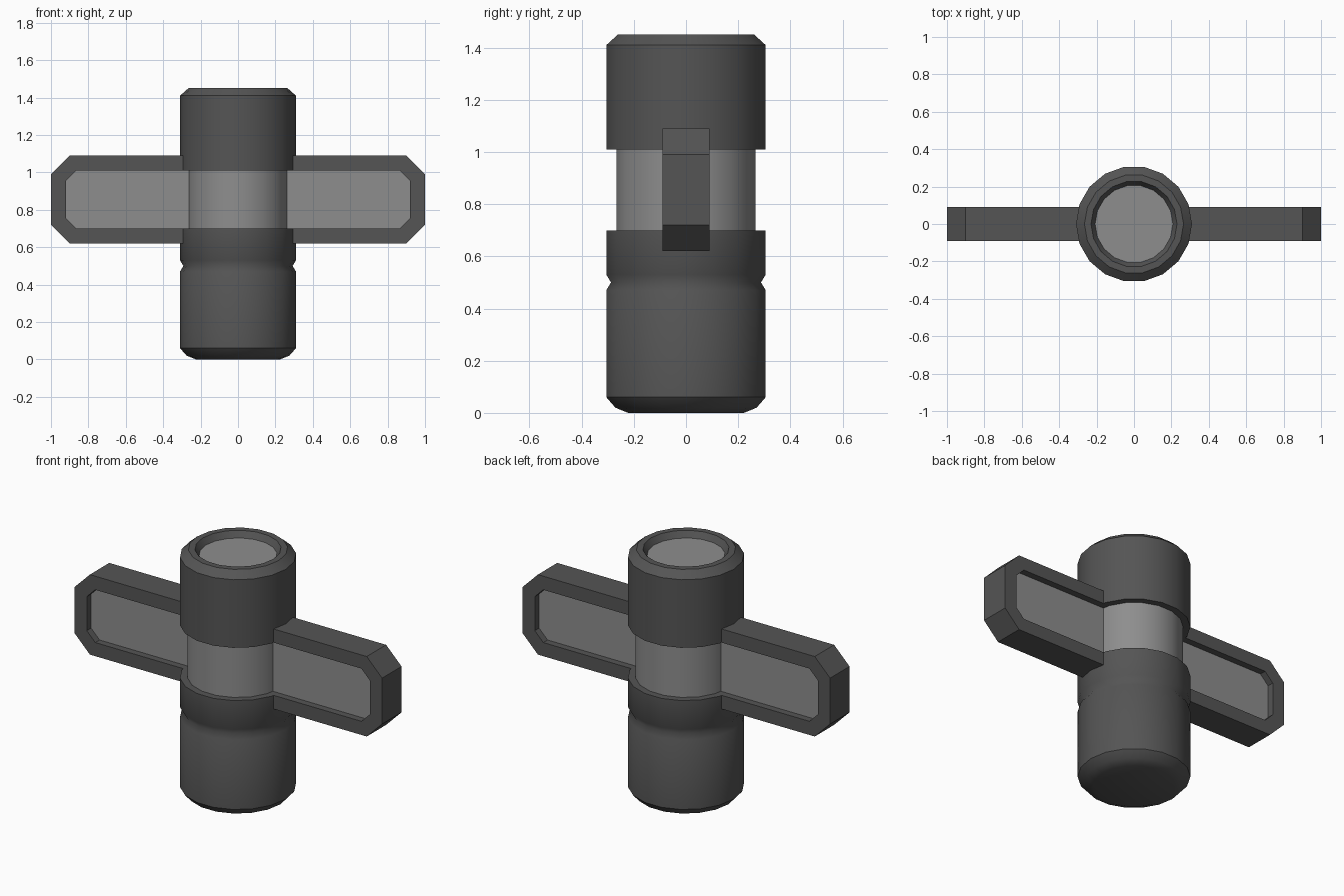
import bpy, bmesh, math

if "Cube" in bpy.data.objects:
    bpy.data.objects.remove(bpy.data.objects["Cube"])

SIDES = 18


def material(name, v):
    m = bpy.data.materials.new(name)
    m.diffuse_color = (v, v, v, 1)
    m.use_nodes = True
    m.node_tree.nodes["Principled BSDF"].inputs["Base Color"].default_value = m.diffuse_color
    return m


dark = material("dark grey", 0.09)
light = material("light grey", 0.27)


def finish(bm, name):
    bmesh.ops.recalc_face_normals(bm, faces=bm.faces)
    mesh = bpy.data.meshes.new(name)
    bm.to_mesh(mesh)
    bm.free()
    mesh.materials.append(dark)
    mesh.materials.append(light)
    obj = bpy.data.objects.new(name, mesh)
    bpy.context.collection.objects.link(obj)
    return obj


# Central barrel: lathed profile with groove, recessed light band and top disc
profile = [(0.225, 0), (0.275, 0.02), (0.31, 0.06), (0.31, 0.47), (0.292, 0.50),
           (0.31, 0.53), (0.31, 0.70), (0.27, 0.70), (0.27, 1.01), (0.31, 1.01),
           (0.31, 1.41), (0.265, 1.45), (0.23, 1.45), (0.208, 1.415)]
bm = bmesh.new()
rings = []
for r, z in profile:
    rings.append([bm.verts.new((r * math.cos(2 * math.pi * i / SIDES),
                                r * math.sin(2 * math.pi * i / SIDES), z))
                  for i in range(SIDES)])
for k, (a, b) in enumerate(zip(rings, rings[1:])):
    for i in range(SIDES):
        j = (i + 1) % SIDES
        f = bm.faces.new((a[i], a[j], b[j], b[i]))
        f.material_index = 1 if k == 7 else 0
bm.faces.new(rings[0])
bm.faces.new(rings[-1]).material_index = 1
bmesh.ops.recalc_face_normals(bm, faces=bm.faces)
for f in bm.faces:
    f.smooth = True
for e in bm.edges:
    in_groove = all(abs(v.co.z - 0.5) < 0.05 for v in e.verts)
    e.smooth = in_groove or e.calc_face_angle(0) < math.radians(32)
finish(bm, "barrel")


# Side arms: chamfered frame with a recessed light panel front and back
outer = [(0.25, 0.62), (0.90, 0.62), (1.0, 0.72), (1.0, 0.99), (0.90, 1.09), (0.25, 1.09)]
inner = [(0.25, 0.70), (0.865, 0.70), (0.92, 0.755), (0.92, 0.955), (0.865, 1.01), (0.25, 1.01)]


def arm(side, name):
    bm = bmesh.new()

    def loop(points, y):
        return [bm.verts.new((side * x, y, z)) for x, z in points]

    fo, fi, fp = loop(outer, -0.09), loop(inner, -0.09), loop(inner, -0.05)
    bo, bi, bp = loop(outer, 0.09), loop(inner, 0.09), loop(inner, 0.05)
    for a, b in ((fp, fi), (fi, fo), (fo, bo), (bo, bi), (bi, bp)):
        for i in range(5):
            bm.faces.new((a[i], a[i + 1], b[i + 1], b[i]))
    for panel in (fp, bp):
        bm.faces.new(panel).material_index = 1
    # hidden end inside the barrel
    bm.faces.new([l[0] for l in (fp, fi, fo, bo, bi, bp)] +
                 [l[5] for l in (bp, bi, bo, fo, fi, fp)])
    finish(bm, name)


arm(1, "right_arm")
arm(-1, "left_arm")
